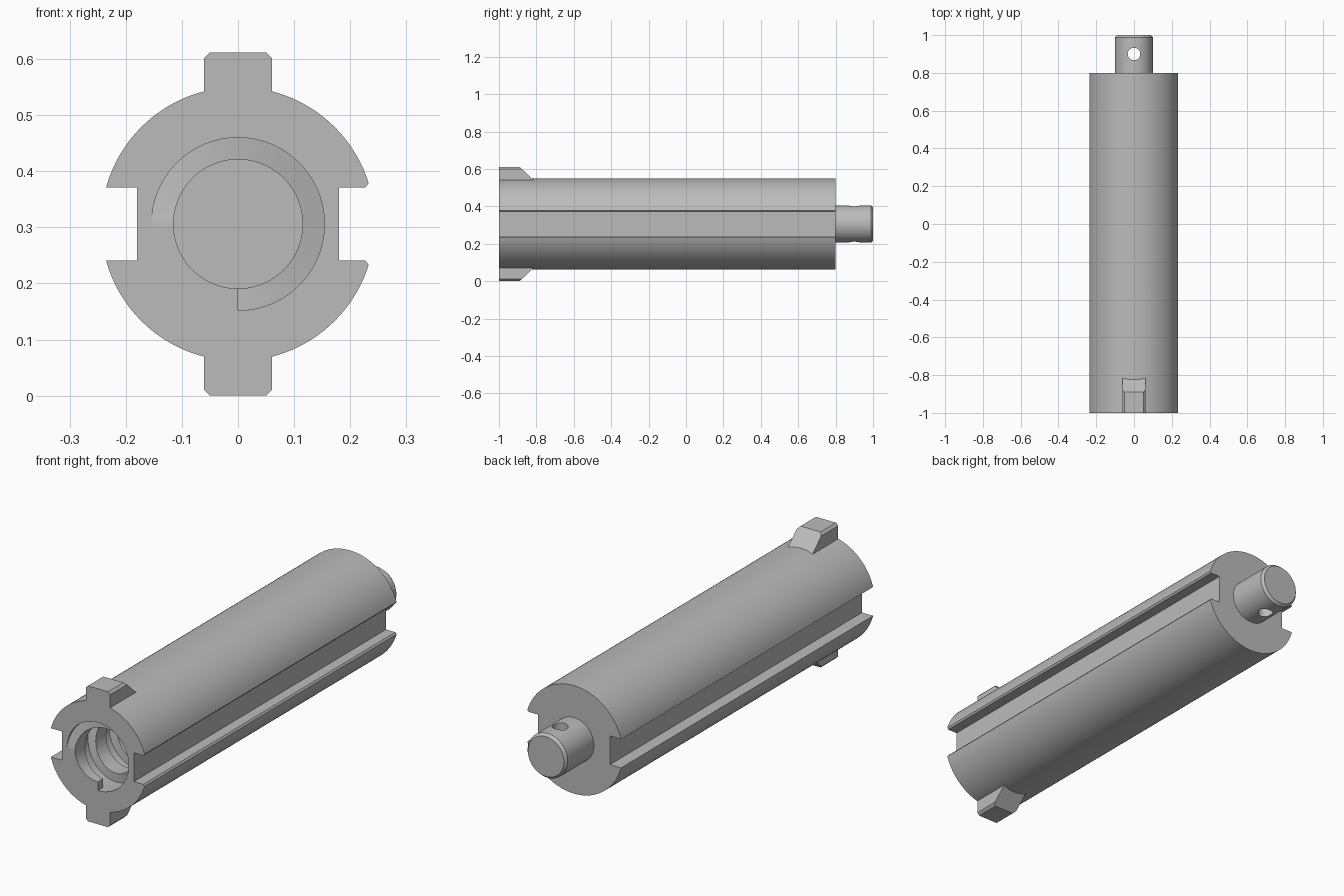
import bpy, bmesh, math

if "Cube" in bpy.data.objects:
    bpy.data.objects.remove(bpy.data.objects["Cube"])

CZ = 0.306            # height of the long axis
R = 0.244             # body radius
FRONT, BACK = -1.0, 0.8
BORE_R, CREST_R, BORE_END, PITCH = 0.154, 0.115, 0.5, 0.15
SEG = 96

steel = bpy.data.materials.new("grey steel")
steel.diffuse_color = (0.5, 0.5, 0.5, 1)
steel.use_nodes = True
steel.node_tree.nodes["Principled BSDF"].inputs["Base Color"].default_value = steel.diffuse_color


def make(name, bm):
    bmesh.ops.recalc_face_normals(bm, faces=bm.faces[:])
    me = bpy.data.meshes.new(name)
    bm.to_mesh(me)
    bm.free()
    me.materials.append(steel)
    ob = bpy.data.objects.new(name, me)
    bpy.context.collection.objects.link(ob)
    return ob


def loft(name, rings):
    """Skin closed rings of points and cap both ends."""
    bm = bmesh.new()
    vs = [[bm.verts.new(p) for p in ring] for ring in rings]
    n = len(rings[0])
    for a, b in zip(vs, vs[1:]):
        for i in range(n):
            j = (i + 1) % n
            bm.faces.new((a[i], a[j], b[j], b[i]))
    bm.faces.new(vs[0])
    bm.faces.new(vs[-1][::-1])
    return make(name, bm)


def lathe(name, profile, seg=SEG):
    """Turn (radius, y) points around the long axis."""
    ang = [2 * math.pi * i / seg for i in range(seg)]
    return loft(name, [[(r * math.sin(a), y, CZ + r * math.cos(a)) for a in ang]
                       for r, y in profile])


def combine(target, tool, operation):
    mod = target.modifiers.new(operation, 'BOOLEAN')
    mod.operation, mod.solver, mod.object = operation, 'EXACT', tool
    bpy.context.view_layer.objects.active = target
    bpy.ops.object.modifier_apply(modifier=mod.name)
    bpy.data.objects.remove(tool)


def smooth(ob):
    bpy.ops.object.select_all(action='DESELECT')
    ob.select_set(True)
    bpy.context.view_layer.objects.active = ob
    bpy.ops.object.shade_smooth_by_angle(angle=math.radians(25))


# Body: round bar with a groove down each side, right groove has chamfered lips
def arc(a0, a1, n=48):
    return [(R * math.cos(a0 + (a1 - a0) * i / n), R * math.sin(a0 + (a1 - a0) * i / n))
            for i in range(n + 1)]


lip = math.asin(0.065 / R)
cham = math.asin(0.073 / R)
section = arc(cham, math.pi - lip) + [(-0.18, 0.065), (-0.18, -0.065)]
section += arc(math.pi + lip, 2 * math.pi - cham)
section += [(0.227, -0.065), (0.18, -0.065), (0.18, 0.065), (0.227, 0.065)]
body = loft("body", [[(x, y, CZ + z) for x, z in section] for y in (FRONT, BACK)])

# Lugs: chamfered blocks above and below the front end, ramped at the back
lug = [(-0.061, 0.2), (-0.061, 0.295), (-0.05, 0.306),
       (0.05, 0.306), (0.061, 0.295), (0.061, 0.2)]
for s in (1, -1):
    front = [(s * x, FRONT, CZ + s * h) for x, h in lug]
    ramp = [(s * x, -0.89 + (0.306 - h) * 1.06, CZ + s * h) for x, h in lug]
    combine(body, loft("lug", [front, ramp]), 'UNION')

# Threaded bore, open at the front
combine(body, lathe("bore_cutter", [(BORE_R, FRONT - 0.1), (BORE_R, BORE_END)]), 'DIFFERENCE')
smooth(body)

# Thread: square helical ridge trimmed flush with the front face
turns = (BORE_END - FRONT) / PITCH
rings = []
for i in range(int(turns * SEG) + 1):
    t = 2 * math.pi * i / SEG
    y = FRONT + PITCH * i / SEG
    y0 = max(FRONT, y - PITCH / 4)
    y1 = min(BORE_END, y + PITCH / 4)
    rings.append([(-r * math.sin(t), yy, CZ - r * math.cos(t))
                  for r, yy in ((BORE_R, y0), (CREST_R, y0), (CREST_R, y1), (BORE_R, y1))])
smooth(loft("thread", rings))

# Rear pin with chamfered tip and an upright cross hole
pin = lathe("rear_pin", [(0.1, BACK), (0.1, 0.988), (0.09, 1.0)])
hole = [(0.033 * math.cos(2 * math.pi * i / 32), 0.9 + 0.033 * math.sin(2 * math.pi * i / 32))
        for i in range(32)]
combine(pin, loft("hole_cutter", [[(x, y, z) for x, y in hole] for z in (0.1, 0.5)]), 'DIFFERENCE')
smooth(pin)
